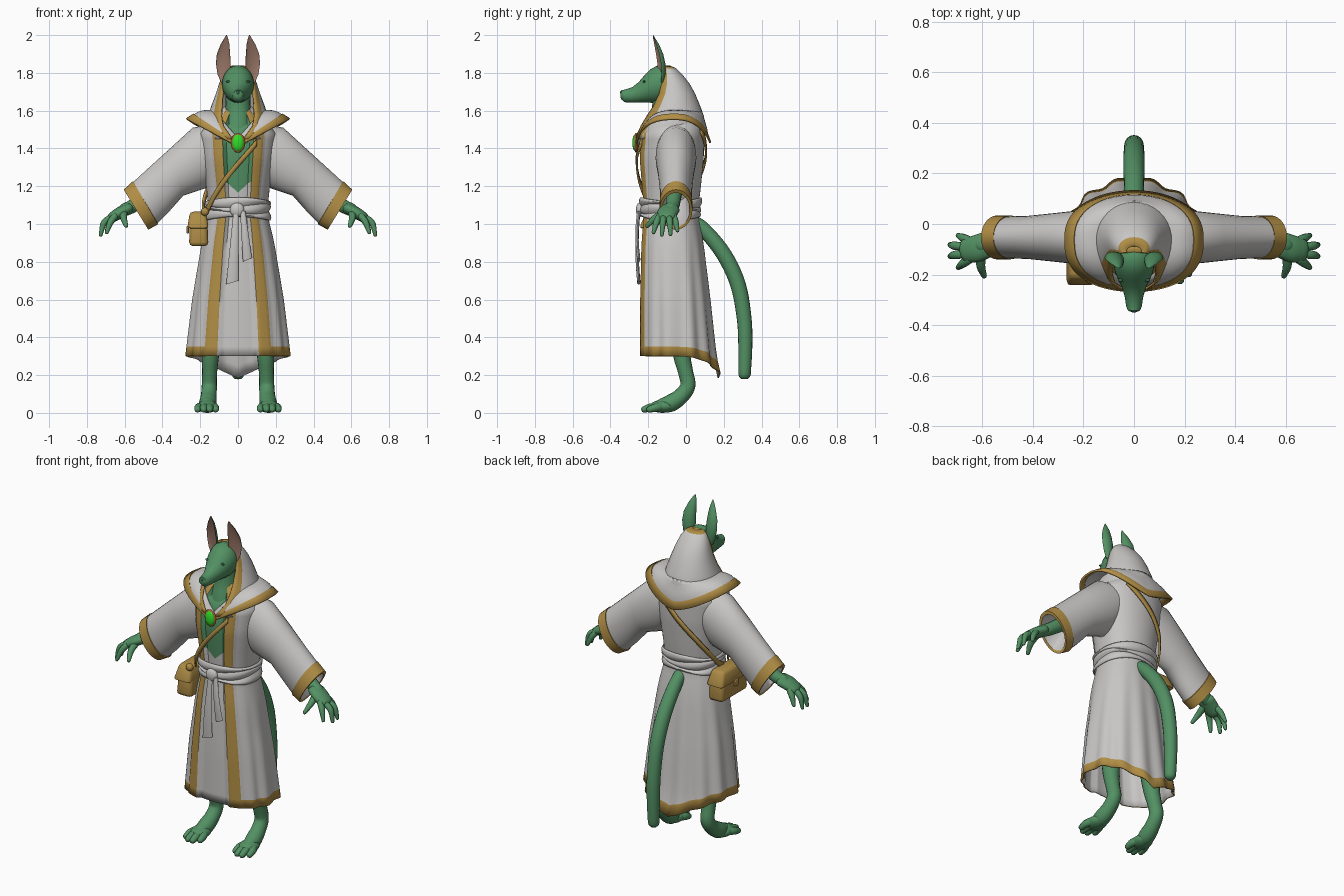
import bpy, bmesh, math
from mathutils import Vector as V
from math import sin, cos, pi, radians

if "Cube" in bpy.data.objects:
    bpy.data.objects.remove(bpy.data.objects["Cube"])

def mat(name, r, g, b):
    m = bpy.data.materials.new(name)
    m.diffuse_color = (r, g, b, 1)
    m.use_nodes = True
    m.node_tree.nodes["Principled BSDF"].inputs["Base Color"].default_value = m.diffuse_color
    return m
GREY = mat("pale_cloth", .58, .57, .56)
GOLD = mat("gold_trim", .44, .27, .06)
GREEN = mat("green_skin", .085, .28, .125)
PINK = mat("inner_ear", .33, .19, .14)
GEM = mat("bright_gem", .03, .72, .02)
RUST = mat("rust_rim", .40, .13, .04)
DARK = mat("dark_green", .04, .14, .065)
BAG = mat("bag_leather", .42, .26, .06)

def finish(name, bm, mats, solid=0, angle=50, inner=0):
    bmesh.ops.recalc_face_normals(bm, faces=bm.faces[:])
    me = bpy.data.meshes.new(name)
    bm.to_mesh(me)
    bm.free()
    for m in mats:
        me.materials.append(m)
    me.polygons.foreach_set("use_smooth", [True] * len(me.polygons))
    me.set_sharp_from_angle(angle=radians(angle))
    ob = bpy.data.objects.new(name, me)
    bpy.context.collection.objects.link(ob)
    if solid:
        md = ob.modifiers.new("thickness", "SOLIDIFY")
        md.thickness, md.offset, md.material_offset = solid, 0, inner
    return ob

def loft(name, rings, mats, rule=None, closed=True, caps=True, solid=0, angle=50, inner=0):
    bm = bmesh.new()
    rows = [[bm.verts.new(p) for p in r] for r in rings]
    n = len(rows[0])
    for i in range(len(rows) - 1):
        for j in range(n if closed else n - 1):
            k = (j + 1) % n
            f = bm.faces.new((rows[i][j], rows[i][k], rows[i+1][k], rows[i+1][j]))
            f.material_index = rule(i, j) if rule else 0
    if caps:
        bm.faces.new(rows[0])
        bm.faces.new(rows[-1])
    return finish(name, bm, mats, solid, angle, inner)

def ellipse(c, u, v, n=20):
    return [V(c) + V(u) * cos(2*pi*k/n) + V(v) * sin(2*pi*k/n) for k in range(n)]

def tube(name, pts, m, n=12, steps=5, flat=1):
    # Catmull-Rom path of (x, y, z, radius) with rounded ends
    P = [V(p) for p in pts]
    P = [2*P[0] - P[1]] + P + [2*P[-1] - P[-2]]
    path = []
    for i in range(1, len(P) - 2):
        a, b, c, d = P[i-1:i+3]
        for s in range(steps):
            t = s / steps
            path.append(.5 * (2*b + (c-a)*t + (2*a-5*b+4*c-d)*t*t + (3*b-a-3*c+d)*t**3))
    path.append(P[-2])
    rings, side = [], None
    for i, p in enumerate(path):
        t = (path[min(i+1, len(path)-1)] - path[max(i-1, 0)]).xyz.normalized()
        if side is None:
            side = t.cross(V((0, 1, 0)) if abs(t.y) < .8 else V((1, 0, 0)))
        side = (side - t * side.dot(t)).normalized()
        up = t.cross(side)
        ends = [(0, 1)]
        if i == 0: ends = [(-.8, .5), (-.45, .85), (0, 1)]
        if i == len(path) - 1: ends = [(0, 1), (.45, .85), (.8, .5)]
        for o, k in ends:
            rings.append(ellipse(p.xyz + t*o*p[3], side*p[3]*k, up*p[3]*k*flat, n))
    return loft(name, rings, [m])

def ball(name, c, size, m):
    bm = bmesh.new()
    bmesh.ops.create_uvsphere(bm, u_segments=20, v_segments=12, radius=1)
    for v in bm.verts:
        v.co = V([c[k] + v.co[k]*size[k] for k in range(3)])
    return finish(name, bm, [m])

def block(name, c, size, m, bev, tilt=0):
    bm = bmesh.new()
    bmesh.ops.create_cube(bm, size=1)
    for v in bm.verts:
        k = 1 + tilt * v.co.z
        v.co = V((c[0] + v.co.x*size[0]*k, c[1] + v.co.y*size[1]*k, c[2] + v.co.z*size[2]))
    bmesh.ops.bevel(bm, geom=bm.edges[:], offset=bev, segments=2, affect='EDGES', profile=.5)
    return finish(name, bm, [m])

# ---- robe surface: height -> half width, front and back reach
KEYS = [(.19, .28, .247, .18), (.3, .268, .245, .155), (.6, .235, .245, .125), (.9, .188, .238, .09),
        (1.06, .15, .222, .058), (1.2, .165, .235, .075), (1.35, .188, .248, .09),
        (1.48, .20, .235, .092), (1.56, .13, .18, .08), (1.62, .07, .15, .05)]

def oval(th, rx, f, b, z):
    c = cos(th)
    y = -.06 - (f - .06) * c**.75 if c > 0 else -.06 + (b + .06) * (-c)**.85
    return V((rx * sin(th), y, z))

def surf(th, z, off=0):
    for a, b in zip(KEYS, KEYS[1:]):
        if z <= b[0]:
            break
    t = max(0, min(1, (z - a[0]) / (b[0] - a[0])))
    rx, f, k = [a[i] + (b[i] - a[i]) * t for i in (1, 2, 3)]
    return oval(th, rx + off, f + off, k + off, z)

STEP = 4
N = 360 // STEP
TH = [radians(-180 + STEP * j) for j in range(N)]
deg = lambda j: abs(-180 + STEP * (j + .5))
zs = [.30, .35] + [.35 + .705 * i / 11 for i in range(1, 12)] + [1.055 + .565 * i / 20 for i in range(1, 21)]

def robe_point(th, z):
    a = abs(math.degrees(th))
    low = max(0, (1.0 - z) / .7)
    off = .006 if 23 < a < 41 else (-.014 if a < 23 else 0)
    if a > 45:
        off += .009 * low * cos(13 * th) * min(1, (a - 45) / 20)
    drop = .115 * (1 - abs(sin(th)))**1.1 * low**2 if cos(th) < 0 else 0
    if a < 24:  # neckline point
        drop = .06 * (1 - a/24) * max(0, 1 - abs(z - 1.23) / .16)
    return surf(th, z - drop, off)

def robe_rule(i, j):
    a, z = deg(j), (zs[i] + zs[i+1]) / 2
    if 24 < a < 40 or (i == 0 and a > 24):
        return 1
    return 2 if a < 24 and z > 1.23 else 0
loft("robe", [[robe_point(t, z) for t in TH] for z in zs], [GREY, GOLD, GREEN, GREY, GREY, GREY],
     robe_rule, caps=False, solid=.008, inner=3)

# ---- waist sash with knot and hanging ends
loft("sash", [[surf(t, 1.03 + .1*i/18 + .01*cos(t*2 + i*.35), .009 + .009*abs(sin(pi*i/6))) for t in TH]
              for i in range(19)], [GREY], caps=False, solid=.006)
ball("sash_knot", (-.005, -.245, 1.075), (.038, .02, .038), GREY)
for name, x0, x1, z1, w in (("sash_long_end", -.01, -.03, .69, .033), ("sash_short_end", .025, .05, .81, .024)):
    loft(name, [ellipse((x0 + (x1-x0)*t, -.25 - .01*sin(pi*t), 1.07 + (z1-1.07)*t),
                        (.014 + (w-.014)*t, 0, .01*t), (0, .009, 0), 10) for t in (0, .25, .5, .75, 1)], [GREY])

# ---- shoulder collar with gold edge
def collar_point(th, s):
    q = abs(sin(th))
    a = oval(th, .125, .225, .08, 1.45 + .145*q if cos(th) > 0 else 1.595)
    b = oval(th, .272, .264, .128, 1.405 + .145*q if cos(th) > 0 else 1.425 + .125*q**1.5)
    p = a.lerp(b, s)
    p.z += .02 * sin(pi*s) * q
    return p
SS = [0, .15, .3, .45, .6, .76, .77, 1]
loft("collar", [[collar_point(t, s) + V((0, 0, .005 if s > .765 else 0)) for t in TH] for s in SS],
     [GREY, GOLD], lambda i, j: int(i >= 5), caps=False, solid=.012)

# ---- hood: height, half width, front edge, back, sweep angle
HOOD = [(1.835, .03, -.11, -.088, 115), (1.82, .058, -.115, -.055, 120), (1.785, .08, -.12, -.02, 122),
        (1.74, .096, -.128, .015, 127), (1.69, .112, -.14, .043, 134), (1.62, .138, -.172, .072, 142),
        (1.57, .155, -.205, .09, 146), (1.52, .166, -.235, .095, 152), (1.475, .168, -.256, .085, 164),
        (1.45, .168, -.262, .08, 171)]
M = 28
def hood_ring(z, w, yf, yb, sweep):
    out = []
    yc = (yf + yb) / 2 - .01
    for k in range(M + 1):
        a = radians(sweep) * (2*k/M - 1)
        c = cos(a)
        y = yc + (yb - yc)*c if c > 0 else yc + (yc - yf)*c/abs(cos(radians(sweep)))
        out.append(V((w*sin(a), y, z)))
    return out
loft("hood", [hood_ring(*h) for h in HOOD], [GREY, GOLD],
     lambda i, j: int(i == 0 or j < 2 or j >= M - 2), closed=False, caps=False, solid=.01)
ball("hood_top_trim", (0, -.1, 1.825), (.05, .02, .013), GOLD)

# ---- brooch
ball("brooch_rim", (0, -.265, 1.43), (.038, .012, .052), RUST)
ball("brooch_gem", (0, -.268, 1.43), (.031, .016, .045), GEM)

# ---- head and neck: depth, height, half width, half height
HEAD = [(-.347, 1.685, .012, .013), (-.342, 1.684, .024, .025), (-.325, 1.678, .031, .033), (-.285, 1.683, .037, .041),
        (-.25, 1.697, .048, .055), (-.22, 1.715, .063, .072), (-.19, 1.73, .075, .088), (-.15, 1.74, .084, .1),
        (-.11, 1.742, .08, .094), (-.08, 1.74, .062, .07), (-.065, 1.74, .03, .035)]
loft("head", [ellipse((0, y, z), (w, 0, 0), (0, 0, h), 24) for y, z, w, h in HEAD], [GREEN])
ball("nose", (0, -.341, 1.695), (.014, .009, .009), DARK)
tube("neck", [(0, -.11, 1.72, .065), (0, -.115, 1.6, .068), (0, -.13, 1.5, .078), (0, -.145, 1.38, .085)], GREEN, 18)

# ---- tail
tube("tail", [(0, .02, 1.02, .034), (0, .09, .975, .038), (0, .2, .84, .041), (0, .275, .68, .041),
              (0, .308, .5, .039), (0, .314, .35, .037), (0, .31, .205, .033)], GREEN, 16)

EAR = [(1.75, .062, -.14, .028), (1.79, .074, -.138, .035), (1.85, .078, -.142, .04), (1.9, .077, -.15, .036),
       (1.95, .069, -.162, .024), (1.982, .063, -.171, .011), (2.0, .06, -.175, .002)]
SLEEVE = [(.12, 1.53, .10, 1.28, .10), (.24, 1.51, .17, 1.19, .108), (.36, 1.40, .29, 1.15, .095),
          (.47, 1.30, .37, 1.06, .085), (.555, 1.222, .425, 1.005, .083), (.556, 1.227, .424, .998, .087),
          (.605, 1.182, .475, .97, .087), (.595, 1.165, .48, .985, .073), (.48, 1.23, .42, 1.12, .06)]

for s, side in ((1, "left"), (-1, "right")):
    # ear with a cupped inner face
    rings = []
    for z, x, y, w in EAR:
        ring = []
        for k in range(20):
            a = 2*pi*k/20
            px, py = w*cos(a), w*.8*sin(a)
            if py < 0: py *= -.4
            r = radians(14)
            ring.append(V((s*(x + px*cos(r) - py*sin(r)), y + px*sin(r) + py*cos(r), z)))
        rings.append(ring)
    loft(side + "_ear", rings, [GREEN, PINK], lambda i, j: int(j >= 10 and i < 6))
    ball(side + "_eye", (s*.052, -.222, 1.755), (.012, .007, .006), DARK)
    # sleeve with gold cuff
    loft(side + "_sleeve", [ellipse((s*(a+c)/2, -.053, (b+d)/2), (s*(a-c)/2, 0, (b-d)/2), (0, h, 0), 28)
                            for a, b, c, d, h in SLEEVE], [GREY, GOLD], lambda i, j: int(4 <= i <= 6))
    # forearm, palm and fingers
    tube(side + "_forearm", [(s*.44, -.06, 1.18, .042), (s*.55, -.07, 1.10, .036), (s*.60, -.085, 1.075, .034)], GREEN, 14)
    tube(side + "_palm", [(s*.585, -.083, 1.08, .03), (s*.625, -.098, 1.06, .031), (s*.665, -.105, 1.035, .027)], GREEN, 14, 4, 1.75)
    for i, (y0, y1, x1, z1) in enumerate([(-.066, -.045, .695, .965), (-.09, -.082, .727, .945),
                                          (-.117, -.128, .727, .942), (-.14, -.172, .695, .955)]):
        tube(f"{side}_finger_{i+1}", [(s*.65, y0, 1.043, .017), (s*(x1-.02), (y0+y1)/2, 1.01, .017),
                                      (s*x1, y1, z1, .010)], GREEN, 10, 4)
    tube(side + "_thumb", [(s*.605, -.11, 1.065, .022), (s*.605, -.165, 1.03, .018), (s*.592, -.205, .99, .011)], GREEN, 10, 4)
    # raised-heel leg, foot and toes
    tube(side + "_leg", [(s*.13, -.04, .6, .07), (s*.145, -.025, .33, .048), (s*.15, -.003, .22, .040), (s*.152, .010, .145, .040),
                         (s*.155, -.025, .09, .042), (s*.16, -.08, .052, .046), (s*.163, -.13, .038, .037)], GREEN, 16)
    ball(side + "_foot_pad", (s*.163, -.125, .034), (.054, .068, .034), GREEN)
    for i in range(4):
        x = .122 + .029*i
        y = -.222 if i in (1, 2) else -.195
        tube(f"{side}_toe_{i+1}", [(s*(.14 + .016*i), -.12, .036, .024), (s*x, y + .035, .028, .022),
                                   (s*(x - .004 + .003*i), y, .018, .017)], GREEN, 10, 4)

# ---- shoulder bag and strap wound round the torso
def strap(name, a0, z0, a1, z1):
    ring = []
    for k in range(25):
        t = k / 24
        th, z = radians(a0 + (a1 - a0)*t), z0 + (z1 - z0)*t
        off = .014 + .02*t*t
        ring.append([surf(th, z + d, off) for d in (-.019, .019)])
    loft(name, ring, [BAG], closed=False, caps=False, solid=.01)
strap("strap_front", 28, 1.43, -62, 1.07)
strap("strap_back", 145, 1.50, 275, 1.06)
block("bag_body", (-.208, -.105, .965), (.096, .24, .165), BAG, .022, -.15)
block("bag_flap", (-.212, -.105, 1.02), (.10, .25, .09), BAG, .018, -.3)
block("bag_clasp", (-.266, -.105, .97), (.012, .035, .04), GOLD, .004)
ball("strap_ring", (-.175, -.215, 1.065), (.022, .02, .022), BAG)
